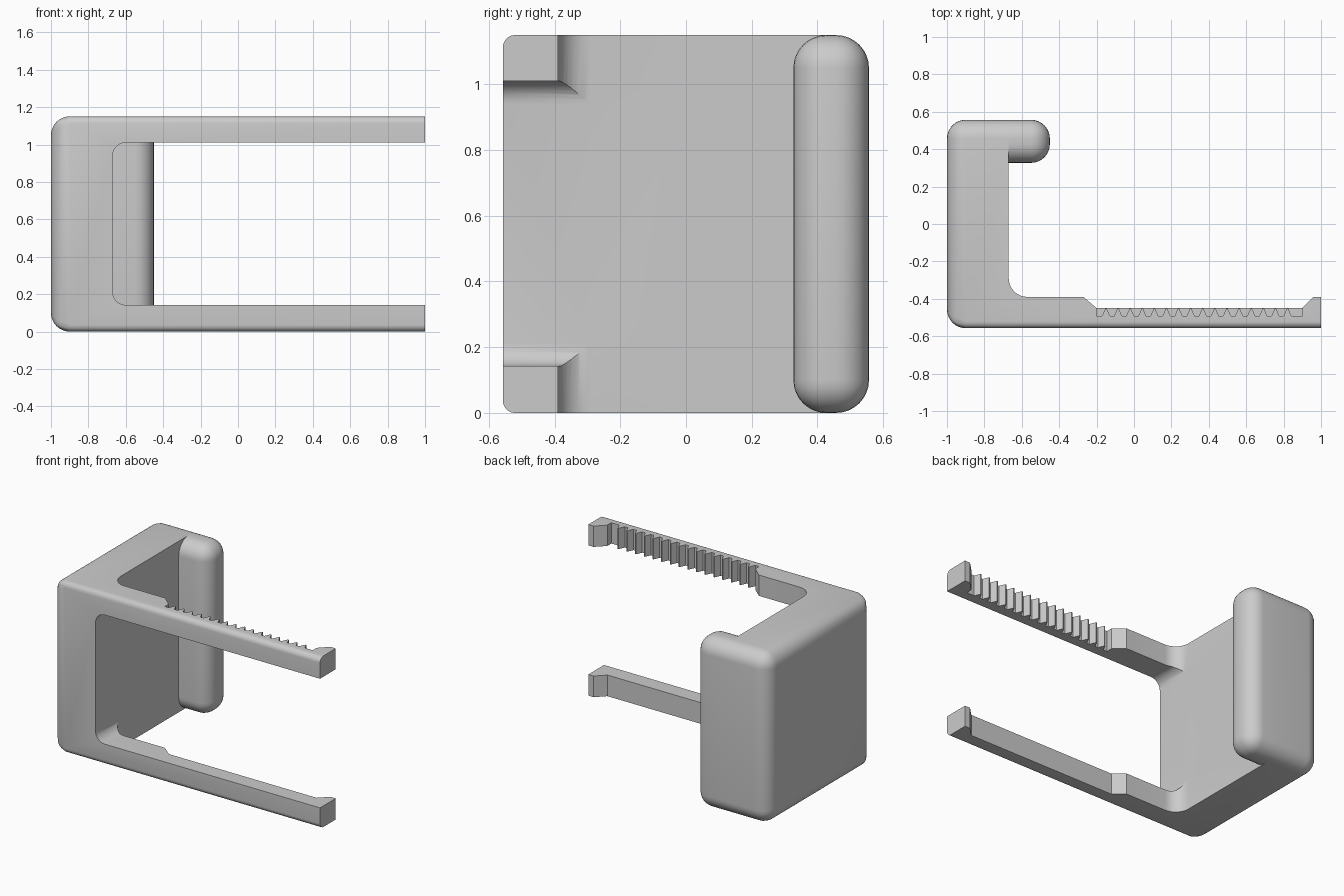
import bpy, bmesh, math
from mathutils import Vector

if "Cube" in bpy.data.objects:
    bpy.data.objects.remove(bpy.data.objects["Cube"])

H = 1.15          # total height
Y = 0.557         # half depth
WALL = -0.67      # inner face of the side plate
R = 0.1           # main rounding radius

grey = bpy.data.materials.new("light_grey")
grey.diffuse_color = (0.6, 0.6, 0.6, 1)
grey.use_nodes = True
grey.node_tree.nodes["Principled BSDF"].inputs["Base Color"].default_value = grey.diffuse_color


def make(name, bm):
    bmesh.ops.recalc_face_normals(bm, faces=bm.faces)
    me = bpy.data.meshes.new(name)
    bm.to_mesh(me)
    bm.free()
    me.materials.append(grey)
    ob = bpy.data.objects.new(name, me)
    bpy.context.collection.objects.link(ob)
    return ob


def rounded_box(name, lo, hi, weight):
    """Box whose edges are rounded by weight(edge midpoint) * R."""
    bm = bmesh.new()
    bmesh.ops.create_cube(bm, size=1)
    lo, hi = Vector(lo), Vector(hi)
    for v in bm.verts:
        v.co = Vector([lo[i] if v.co[i] < 0 else hi[i] for i in range(3)])
    layer = bm.edges.layers.float.new("bevel_weight_edge")
    for e in bm.edges:
        e[layer] = weight((e.verts[0].co + e.verts[1].co) / 2)
    ob = make(name, bm)
    bev = ob.modifiers.new("rounding", 'BEVEL')
    bev.limit_method = 'WEIGHT'
    bev.width = R
    bev.segments = 8
    return ob


def prism(name, pts, lo, hi, axis):
    """Extrude a 2D outline along z (outline x, y) or y (outline x, z)."""
    bm = bmesh.new()
    place = (lambda p, h: (p[0], p[1], h)) if axis == 'z' else (lambda p, h: (p[0], h, p[1]))
    a = [bm.verts.new(place(p, lo)) for p in pts]
    b = [bm.verts.new(place(p, hi)) for p in pts]
    bm.faces.new(a)
    bm.faces.new(b)
    for i in range(len(pts)):
        j = (i + 1) % len(pts)
        bm.faces.new((a[i], a[j], b[j], b[i]))
    ob = make(name, bm)
    ob.hide_render = True
    return ob


def arc(cx, cy, r, start, end, n=8):
    angles = [math.radians(start + (end - start) * i / n) for i in range(n + 1)]
    return [(cx + r * math.cos(t), cy + r * math.sin(t)) for t in angles]


def finish(ob):
    bpy.ops.object.select_all(action='DESELECT')
    ob.select_set(True)
    bpy.context.view_layer.objects.active = ob
    bpy.ops.object.convert(target='MESH')
    bpy.ops.object.shade_smooth_by_angle(angle=math.radians(30))


# Side plate and arms start as one rounded block
def block_weight(m):
    if m.x > 0.9:
        return 0                      # square arm ends
    if m.x < -0.9 or m.y > 0.5:
        return 1
    return 0.36                       # tighter rounding along the arm fronts


clip = rounded_box("plate_and_arms", (-1, -Y, 0), (1, Y, H), block_weight)

# Inner space, with the filleted corner and the shallow recess along the arms
space = prism("inner_space_cutter",
              [(WALL, 1)] + arc(WALL + R, -0.39 + R, R, 180, 270)
              + [(-0.27, -0.39), (-0.2, -0.45), (0.9, -0.45), (0.96, -0.39),
                 (1.3, -0.39), (1.3, 1)], -0.5, 1.7, 'z')

# Window between the arms
r = 0.07
slot = prism("slot_cutter",
             arc(WALL + r, 1.01 - r, r, 90, 180) + arc(WALL + r, 0.142 + r, r, 180, 270)
             + [(1.3, 0.142), (1.3, 1.01)], -1, 0, 'y')

# Row of teeth on the upper arm only
teeth, step = 17, 1.1 / 17
zigzag = []
for i in range(teeth):
    x = -0.2 + i * step
    zigzag += [(x + 0.1 * step, -0.492), (x + 0.45 * step, -0.492),
               (x + 0.72 * step, -0.452), (x + 0.83 * step, -0.452)]
tooth_cut = prism("teeth_cutter",
                  [(-0.2, -0.42), (-0.2, -0.492)] + zigzag[:-2]
                  + [(0.9, -0.492), (0.9, -0.42)], 0.6, 1.5, 'z')

cutters = (space, slot, tooth_cut)
for c in cutters:
    mod = clip.modifiers.new(c.name, 'BOOLEAN')
    mod.operation = 'DIFFERENCE'
    mod.solver = 'EXACT'
    mod.object = c
finish(clip)
for c in cutters:
    bpy.data.objects.remove(c)

# Rounded hook along the back edge, flush with the plate
hook = rounded_box("hook", (WALL, 0.327, 0), (-0.45, Y, H),
                   lambda m: 0 if m.x < WALL + 0.01 else 1)
finish(hook)
bm = bmesh.new()
bm.from_mesh(hook.data)
hidden = [f for f in bm.faces if all(v.co.x < WALL + 1e-4 for v in f.verts)]
bmesh.ops.delete(bm, geom=hidden, context='FACES')
bm.to_mesh(hook.data)
bm.free()
